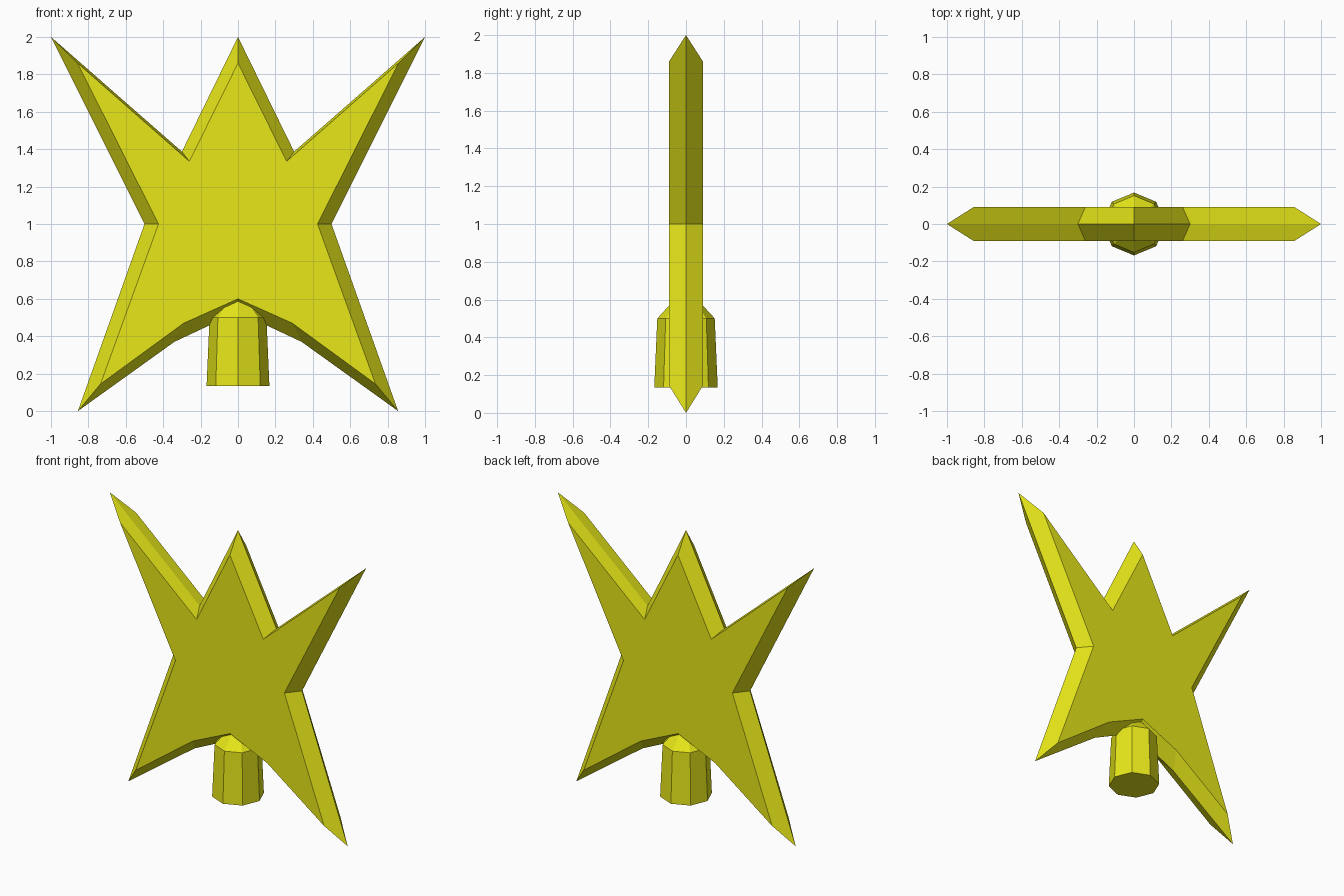
import bpy, bmesh
from math import cos, sin, tau

if "Cube" in bpy.data.objects:
    bpy.data.objects.remove(bpy.data.objects["Cube"])

mat = bpy.data.materials.new("yellow")
mat.diffuse_color = (0.8, 0.8, 0.01, 1)
mat.use_nodes = True
mat.node_tree.nodes["Principled BSDF"].inputs["Base Color"].default_value = mat.diffuse_color


def loft(name, rings):
    """Join matching vertex rings with quads and cap both ends."""
    bm = bmesh.new()
    loops = [[bm.verts.new(p) for p in ring] for ring in rings]
    for a, b in zip(loops, loops[1:]):
        for i in range(len(a)):
            j = (i + 1) % len(a)
            bm.faces.new((a[i], a[j], b[j], b[i]))
    bm.faces.new(loops[0])
    bm.faces.new(loops[-1])
    bmesh.ops.recalc_face_normals(bm, faces=bm.faces)
    mesh = bpy.data.meshes.new(name)
    bm.to_mesh(mesh)
    bm.free()
    mesh.materials.append(mat)
    obj = bpy.data.objects.new(name, mesh)
    bpy.context.collection.objects.link(obj)
    return obj


def outline(half, y):
    """Mirror a half outline (top centre to bottom centre) across x = 0."""
    pts = half + [(-x, z) for x, z in half[-2:0:-1]]
    return [(x, y, z) for x, z in pts]


# Star plate: flat front and back, chamfered to a sharp middle ridge
ridge = [(0, 2), (0.30, 1.387), (1, 2), (0.5, 1), (0.856, 0), (0.34, 0.37), (0, 0.53)]
face = [(0, 1.86), (0.26, 1.335), (0.858, 1.86), (0.425, 1), (0.735, 0.145), (0.29, 0.47), (0, 0.60)]
loft("star_plate", [outline(face, -0.09), outline(ridge, 0), outline(face, 0.09)])


# Tapered octagonal stem with a sloped cap running into the plate
def octagon(r, z):
    return [(r * cos(tau * i / 8), r * sin(tau * i / 8), z) for i in range(8)]


loft("stem", [octagon(0.168, 0.135), octagon(0.152, 0.5), octagon(0.07, 0.59)])
